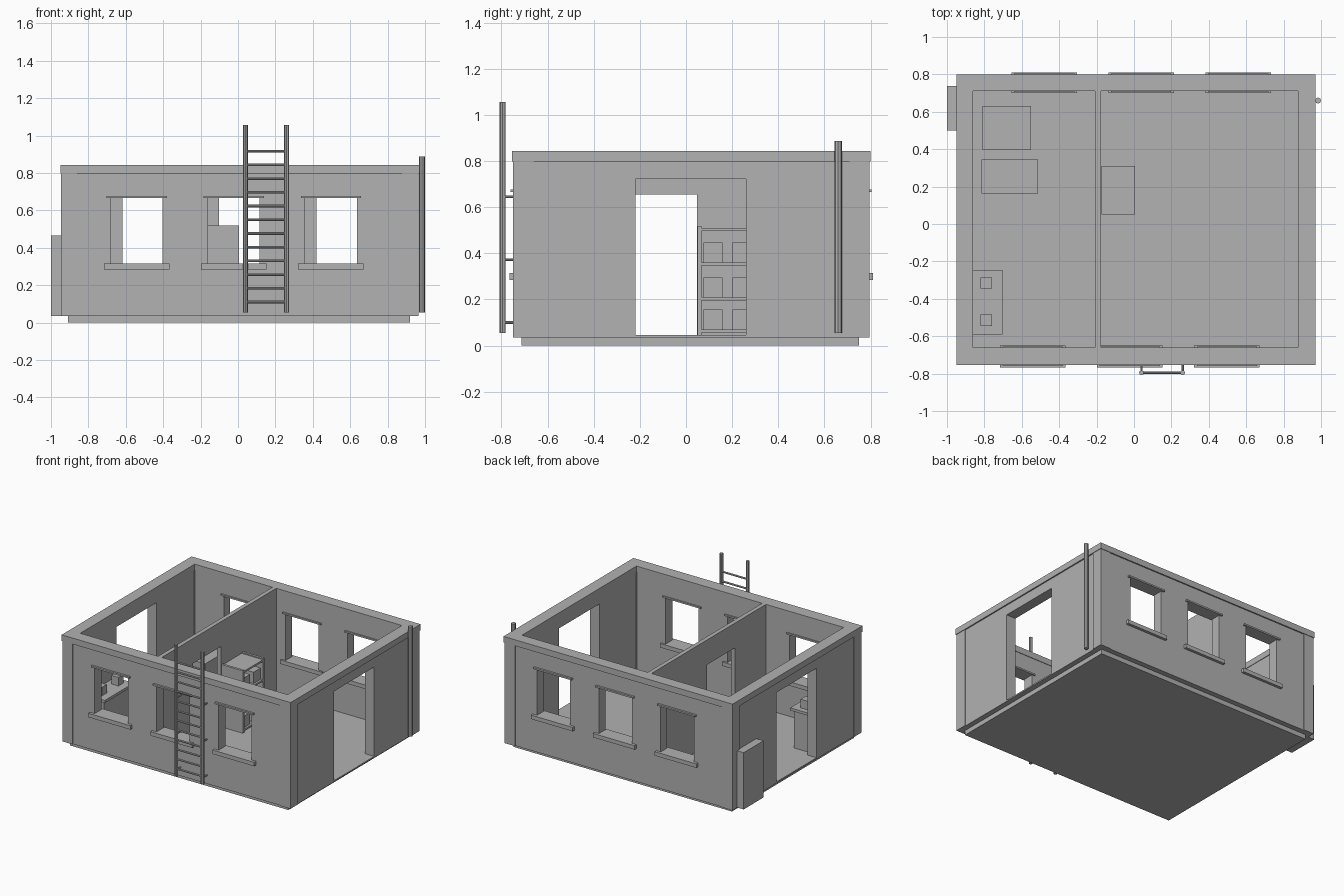
import bpy
import bmesh
from mathutils import Vector

if "Cube" in bpy.data.objects:
    bpy.data.objects.remove(bpy.data.objects["Cube"], do_unlink=True)

grey = bpy.data.materials.new("plain grey")
grey.use_nodes = True
colour = (0.445, 0.445, 0.445, 1)
grey.diffuse_color = colour
grey.node_tree.nodes["Principled BSDF"].inputs["Base Color"].default_value = colour


def finish(name, bm):
    bmesh.ops.recalc_face_normals(bm, faces=bm.faces)
    mesh = bpy.data.meshes.new(name)
    bm.to_mesh(mesh)
    bm.free()
    mesh.materials.append(grey)
    obj = bpy.data.objects.new(name, mesh)
    bpy.context.collection.objects.link(obj)
    return obj


def box(name, x, y, z):
    """Box from (low, high) pairs."""
    bm = bmesh.new()
    bmesh.ops.create_cube(bm, size=1)
    for v in bm.verts:
        v.co = [(r[0] + r[1]) / 2 + c * (r[1] - r[0]) for r, c in zip((x, y, z), v.co)]
    return finish(name, bm)


def rod(name, start, end, radius, sides=8):
    a, b = Vector(start), Vector(end)
    bm = bmesh.new()
    bmesh.ops.create_cone(bm, cap_ends=True, segments=sides, radius1=radius,
                          radius2=radius, depth=(b - a).length)
    bm.transform((b - a).to_track_quat("Z", "Y").to_matrix().to_4x4())
    bmesh.ops.translate(bm, verts=bm.verts, vec=(a + b) / 2)
    return finish(name, bm)


def wall(name, along, span, depth, height, holes):
    """Wall sheet with rectangular holes (low, high, bottom, top), thickened."""
    bm = bmesh.new()
    us = sorted({*span, *(h[0] for h in holes), *(h[1] for h in holes)})
    zs = sorted({*height, *(h[2] for h in holes), *(h[3] for h in holes)})

    def point(u, z):
        return (u, depth[0], z) if along == "x" else (depth[0], u, z)

    for u0, u1 in zip(us, us[1:]):
        for z0, z1 in zip(zs, zs[1:]):
            u, z = (u0 + u1) / 2, (z0 + z1) / 2
            if not any(h[0] < u < h[1] and h[2] < z < h[3] for h in holes):
                corners = ((u0, z0), (u1, z0), (u1, z1), (u0, z1))
                bm.faces.new([bm.verts.new(point(*c)) for c in corners])
    bmesh.ops.remove_doubles(bm, verts=bm.verts, dist=1e-5)
    new = bmesh.ops.extrude_face_region(bm, geom=bm.faces[:])["geom"]
    shift = depth[1] - depth[0]
    bmesh.ops.translate(bm, verts=[g for g in new if isinstance(g, bmesh.types.BMVert)],
                        vec=(0, shift, 0) if along == "x" else (shift, 0, 0))
    return finish(name, bm)


# Outer and inner limits of the building
X0, X1, Y0, Y1 = -0.95, 0.97, -0.755, 0.8
IX0, IX1, IY0, IY1 = -0.86, 0.877, -0.66, 0.71
BASE, BAND, TOP, FLOOR = 0.035, 0.797, 0.843, 0.045
LIP, RECESS = 0.004, 0.01

# Foundation and floor
box("foundation", (-0.91, 0.92), (-0.713, 0.75), (0, BASE + 0.002))
box("floor", (IX0 - 0.02, IX1 + 0.02), (IY0 - 0.02, IY1 + 0.02), (BASE, FLOOR))

# Crowning band around the top of the walls
bm = bmesh.new()
rings = []
for x0, x1, y0, y1 in ((X0, X1, Y0, Y1), (IX0, IX1, IY0, IY1)):
    rings.append([bm.verts.new((x, y, BAND)) for x, y in
                  ((x0, y0), (x1, y0), (x1, y1), (x0, y1))])
for i in range(4):
    j = (i + 1) % 4
    bm.faces.new((rings[0][i], rings[0][j], rings[1][j], rings[1][i]))
top = bmesh.ops.extrude_face_region(bm, geom=bm.faces[:])["geom"]
bmesh.ops.translate(bm, verts=[g for g in top if isinstance(g, bmesh.types.BMVert)],
                    vec=(0, 0, TOP - BAND))
finish("top_band", bm)

# Corner posts
for side, px in (("right", (X0 + LIP, IX0)), ("left", (IX1, X1 - LIP))):
    for end, py in (("front", (Y0 + LIP, IY0)), ("back", (IY1, Y1 - LIP))):
        box(f"{end}_{side}_post", px, py, (BASE, BAND))

# Front and back walls with windows, sills and lintels
SILL, HEAD, HALF = 0.315, 0.665, 0.1385
for end, outer, inner, centres in (("front", Y0, IY0, (-0.541, -0.023, 0.497)),
                                   ("back", Y1, IY1, (-0.48, 0.038, 0.557))):
    out = 1 if outer > inner else -1
    holes = [(c - HALF, c + HALF, SILL, HEAD) for c in centres]
    wall(f"{end}_wall", "x", (IX0, IX1),
         (outer - out * RECESS, inner + out * LIP), (BASE, BAND), holes)
    reach = sorted((outer + out * 0.011, inner - out * 0.01))
    for c in centres:
        box(f"{end}_window_sill", (c - 0.175, c + 0.175), reach, (0.285, SILL))
        box(f"{end}_window_lintel", (c - 0.161, c + 0.161),
            sorted((outer + out * 0.005, inner - out * 0.005)), (HEAD, HEAD + 0.012))

# Side walls with doorways
door = [(-0.22, 0.26, BASE, 0.722)]
wall("right_wall", "y", (IY0, IY1), (X0 + RECESS, IX0 - LIP), (BASE, BAND), door)
wall("left_wall", "y", (IY0, IY1), (X1 - RECESS, IX1 + LIP), (BASE, BAND), door)
for side, px in (("right", (X0 + RECESS, IX0)), ("left", (IX1, X1 - RECESS))):
    box(f"{side}_threshold", px, (-0.22, 0.26), (BASE, FLOOR))

# Partition between the two rooms
wall("partition", "y", (IY0, IY1), (-0.208, -0.176), (FLOOR, TOP),
     [(-0.29, 0.048, FLOOR, 0.655)])

# Ladder on the front wall
LY = -0.795
for x in (0.04, 0.26):
    rod("ladder_rail", (x, LY, 0.055), (x, LY, 1.055), 0.013)
    for z in (0.1, 0.372, 0.645):
        rod("ladder_bracket", (x, LY, z), (x, Y0 + RECESS + 0.01, z), 0.006)
for i in range(12):
    z = 0.11 + i * 0.0733
    rod("ladder_rung", (0.04, LY, z), (0.26, LY, z), 0.007)

# Drainpipe and outside cabinet
rod("drainpipe", (0.984, 0.66, 0.055), (0.984, 0.66, 0.887), 0.016)
box("outside_cabinet", (-1.0, X0 + RECESS), (0.5, 0.738), (BASE, 0.465))

# Shelf unit with storage boxes
SX = (-0.174, 0.005)
box("shelf_side", SX, (0.05, 0.068), (FLOOR, 0.518))
box("shelf_side", SX, (0.292, 0.31), (FLOOR, 0.518))
box("shelf_back", (SX[0], SX[0] + 0.01), (0.068, 0.292), (FLOOR, 0.5))
for z in (0.07, 0.21, 0.36, 0.51):
    box("shelf_board", SX, (0.068, 0.292), (z - 0.014, z))
    if z < 0.5:
        for y in (0.117, 0.243):
            box("storage_box", (-0.15, -0.01), (y - 0.042, y + 0.042), (z, z + 0.086))

# Counter with two small boxes
box("counter_body", (IX0, -0.72), (-0.575, -0.262), (FLOOR, 0.33))
box("counter_top", (IX0, -0.702), (-0.592, -0.245), (0.33, 0.35))
for y in (-0.515, -0.316):
    box("counter_box", (-0.82, -0.76), (y - 0.03, y + 0.03), (0.35, 0.415))

# Crates in the same room
box("large_crate", (-0.81, -0.552), (0.396, 0.632), (FLOOR, 0.29))
box("low_crate", (-0.815, -0.513), (0.163, 0.345), (FLOOR, 0.23))
